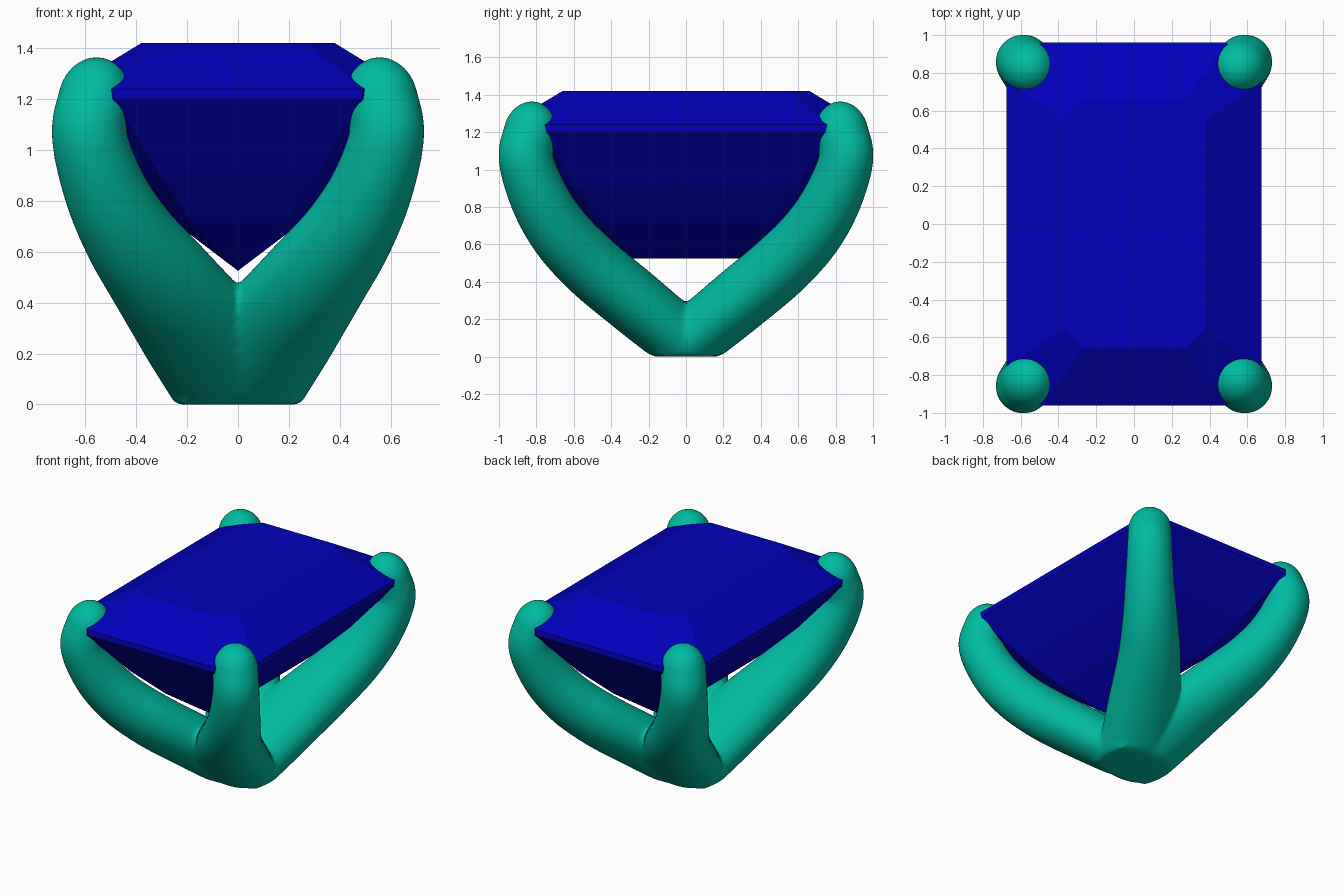
import bpy, bmesh, math
from mathutils import Vector

if "Cube" in bpy.data.objects:
    bpy.data.objects.remove(bpy.data.objects["Cube"])


def make_object(name, bm, color):
    bmesh.ops.recalc_face_normals(bm, faces=bm.faces[:])
    mesh = bpy.data.meshes.new(name)
    bm.to_mesh(mesh)
    bm.free()
    obj = bpy.data.objects.new(name, mesh)
    bpy.context.collection.objects.link(obj)
    mat = bpy.data.materials.new(name + "_material")
    mat.diffuse_color = color
    mat.use_nodes = True
    mat.node_tree.nodes["Principled BSDF"].inputs["Base Color"].default_value = mat.diffuse_color
    mesh.materials.append(mat)
    return obj


def bridge(bm, rings):
    for r0, r1 in zip(rings, rings[1:]):
        n = len(r0)
        for i in range(n):
            j = (i + 1) % n
            bm.faces.new((r0[i], r0[j], r1[j], r1[i]))


# Step-cut gem: stacked clipped rectangles, (half x, half y, cut x, cut y, z)
LEVELS = [
    (0.38, 0.66, 0.11, 0.11, 1.42),
    (0.675, 0.96, 0.185, 0.20, 1.24),
    (0.675, 0.96, 0.185, 0.20, 1.20),
    (0.445, 0.73, 0.13, 0.14, 0.91),
    (0.25, 0.535, 0.07, 0.08, 0.715),
    (0.0, 0.285, 0.0, 0.0, 0.525),
]
bm = bmesh.new()
rings = []
for hx, hy, cx, cy, z in LEVELS:
    outline = [(hx, cy - hy), (hx, hy - cy), (hx - cx, hy), (cx - hx, hy),
               (-hx, hy - cy), (-hx, cy - hy), (cx - hx, -hy), (hx - cx, -hy)]
    rings.append([bm.verts.new((x, y, z)) for x, y in outline])
bridge(bm, rings)
bm.faces.new(rings[0])
bmesh.ops.remove_doubles(bm, verts=bm.verts[:], dist=0.0005)
make_object("gem", bm, (0.0, 0.0, 0.5, 1))

# Prong path: x, y, z, half width, half thickness
PATH = [
    (-0.02, -0.07, 0.02, 0.25, 0.165),
    (0.06, 0.10, 0.15, 0.25, 0.17),
    (0.16, 0.29, 0.305, 0.245, 0.175),
    (0.295, 0.505, 0.485, 0.215, 0.175),
    (0.425, 0.67, 0.66, 0.185, 0.168),
    (0.525, 0.785, 0.85, 0.163, 0.158),
    (0.585, 0.857, 1.06, 0.148, 0.146),
    (0.564, 0.834, 1.20, 0.144, 0.142),
]
TIP_LENGTH = 0.168


def smooth_path(points, steps):
    p = [Vector(q) for q in points]
    p = [2 * p[0] - p[1]] + p + [2 * p[-1] - p[-2]]
    out = []
    for a, b, c, d in zip(p, p[1:], p[2:], p[3:]):
        for k in range(steps):
            t = k / steps
            out.append(0.5 * (2 * b + (c - a) * t + (2 * a - 5 * b + 4 * c - d) * t * t
                              + (3 * b - a - 3 * c + d) * t ** 3))
    return out + [p[-2]]


def add_prong(bm, sx, sy, sides=32):
    path = smooth_path(PATH, 6)
    sections = []
    for i, q in enumerate(path):
        t = (path[min(i + 1, len(path) - 1)] - path[max(i - 1, 0)])
        t = Vector(t[:3]).normalized()
        sections.append((Vector(q[:3]), t, q[3], q[4]))
    # rounded tip
    c, t, a, b = sections[-1]
    for k in range(1, 9):
        ang = math.radians(88) * k / 8
        sections.append((c + t * TIP_LENGTH * math.sin(ang), t,
                         a * math.cos(ang), b * math.cos(ang)))
    rings = []
    for c, t, a, b in sections:
        u = Vector((1, 0, 0))
        u = (u - t * u.dot(t)).normalized()
        v = t.cross(u)
        ring = []
        for i in range(sides):
            ang = 2 * math.pi * i / sides
            p = c + u * a * math.cos(ang) + v * b * math.sin(ang)
            # flattened underside rests on the ground
            ring.append(bm.verts.new((p.x * sx, p.y * sy, max(p.z, 0.0))))
        rings.append(ring)
    bridge(bm, rings)
    bm.faces.new(rings[0])
    bm.faces.new(rings[-1])


# Four-prong setting, fused into one soft body
bm = bmesh.new()
for sx in (-1, 1):
    for sy in (-1, 1):
        add_prong(bm, sx, sy)
setting = make_object("prong_setting", bm, (0.0, 0.5, 0.36, 1))
fuse = setting.modifiers.new("fuse", 'REMESH')
fuse.mode = 'VOXEL'
fuse.voxel_size = 0.016
fuse.use_smooth_shade = True
soft = setting.modifiers.new("soften", 'SMOOTH')
soft.factor = 0.5
soft.iterations = 8
